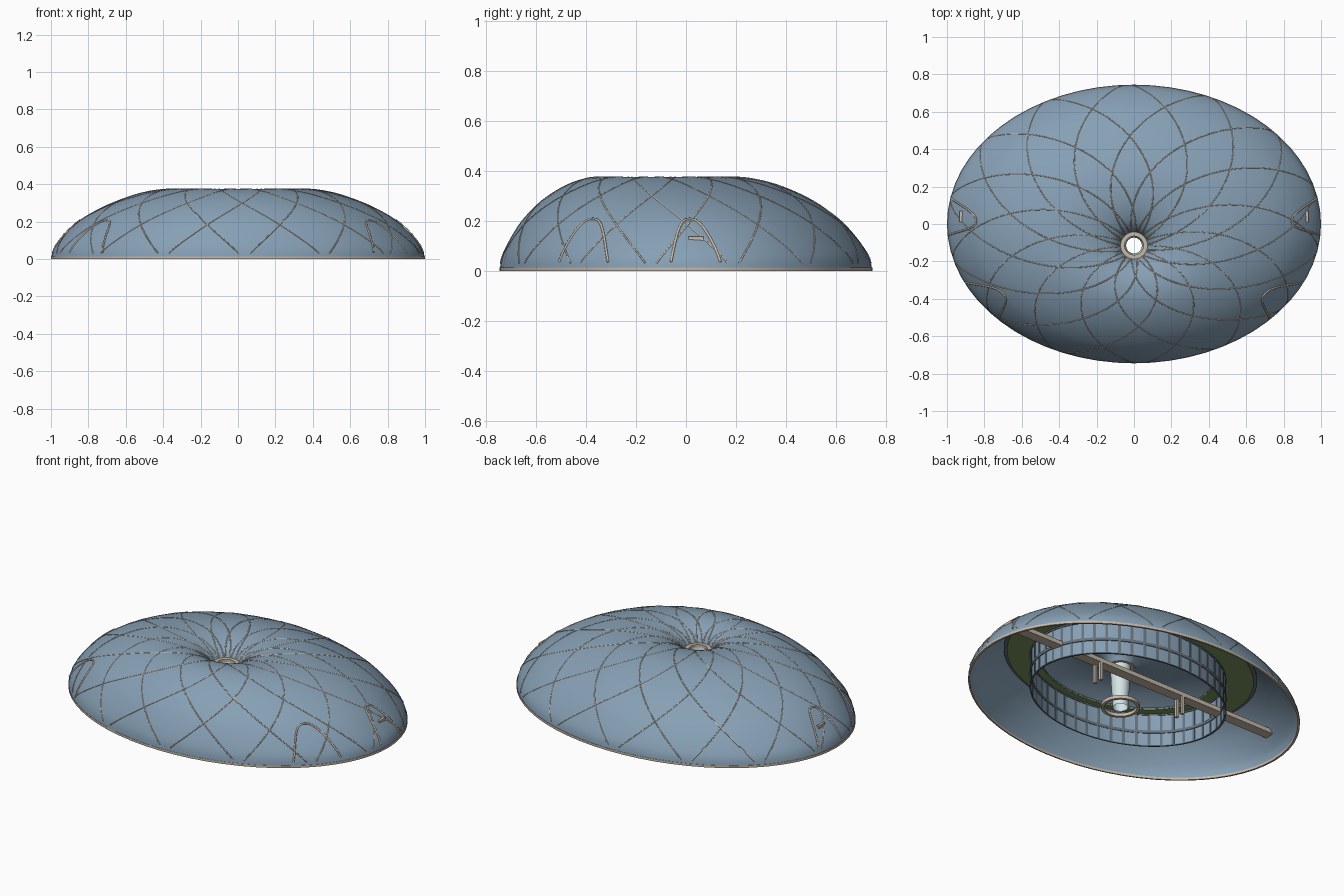
import bpy, bmesh, math
from mathutils import Vector

cube = bpy.data.objects.get("Cube")
if cube:
    bpy.data.objects.remove(cube, do_unlink=True)

HUB_Y, HUB_R = -0.115, 0.07
SEGS = 64


def material(name, rgb):
    m = bpy.data.materials.new(name)
    m.use_nodes = True
    m.diffuse_color = (*rgb, 1)
    m.node_tree.nodes["Principled BSDF"].inputs["Base Color"].default_value = (*rgb, 1)
    return m


BLUE = material("blue_shell", (0.24, 0.35, 0.46))
TAN = material("tan_trim", (0.56, 0.48, 0.40))
GREEN = material("grass_green", (0.19, 0.29, 0.11))
SLATE = material("dark_slate", (0.13, 0.165, 0.20))
PALE = material("pale_glass", (0.72, 0.85, 0.87))


def oval(a, r, z):
    """Point on the oval that blends from the outer rim (r=1) to the round hub."""
    k = (r - HUB_R) / (1 - HUB_R)
    ry = HUB_R + (0.745 - HUB_R) * k
    return Vector((r * math.cos(a), ry * math.sin(a) + HUB_Y * (1 - k), z))


def hub_circle(a, r, z):
    return Vector((r * math.cos(a), r * math.sin(a) + HUB_Y, z))


def finish(name, bm, mat, smooth=True):
    bmesh.ops.recalc_face_normals(bm, faces=bm.faces)
    me = bpy.data.meshes.new(name)
    bm.to_mesh(me)
    bm.free()
    ob = bpy.data.objects.new(name, me)
    bpy.context.collection.objects.link(ob)
    me.materials.append(mat)
    if smooth:
        bpy.ops.object.select_all(action='DESELECT')
        ob.select_set(True)
        bpy.context.view_layer.objects.active = ob
        bpy.ops.object.shade_smooth_by_angle(angle=math.radians(35))


def loft(name, profile, mat, place=oval, closed=True):
    """Sweep an (r, z) profile around the hub."""
    bm = bmesh.new()
    rows = [[bm.verts.new(place(math.tau * i / SEGS, r, z)) for i in range(SEGS)]
            for r, z in profile]
    pairs = list(zip(rows, rows[1:])) + ([(rows[-1], rows[0])] if closed else [])
    for p, q in pairs:
        for i in range(SEGS):
            j = (i + 1) % SEGS
            bm.faces.new((p[i], p[j], q[j], q[i]))
    finish(name, bm, mat)


def band(name, r0, r1, z0, z1, mat, place=oval):
    loft(name, [(r0, z0), (r1, z0), (r1, z1), (r0, z1)], mat, place)


def box(bm, lo, hi):
    vs = bmesh.ops.create_cube(bm, size=1)["verts"]
    lo, hi = Vector(lo), Vector(hi)
    for v in vs:
        v.co = (lo + hi) / 2 + v.co * (hi - lo)


def tubes(name, paths, radius, mat):
    cu = bpy.data.curves.new(name, 'CURVE')
    cu.dimensions = '3D'
    cu.bevel_depth = radius
    cu.bevel_resolution = 1
    cu.use_fill_caps = True
    for path in paths:
        sp = cu.splines.new('POLY')
        sp.points.add(len(path) - 1)
        for pt, co in zip(sp.points, path):
            pt.co = (*co, 1)
    ob = bpy.data.objects.new(name, cu)
    bpy.context.collection.objects.link(ob)
    cu.materials.append(mat)
    bpy.ops.object.select_all(action='DESELECT')
    ob.select_set(True)
    bpy.context.view_layer.objects.active = ob
    bpy.ops.object.convert(target='MESH')


# Shell profile from rim over the crest and down into the funnel
KEYS = [(1, 0), (.988, .05), (.955, .1), (.905, .155), (.845, .207), (.76, .26),
        (.664, .305), (.55, .345), (.45, .367), (.36, .375), (.27, .371),
        (.19, .355), (.13, .332), (.09, .302), (HUB_R, .272)]
keys = [Vector(k) for k in KEYS]
profile = []
for i in range(len(keys) - 1):
    a, b = keys[max(i - 1, 0)], keys[i]
    c, d = keys[i + 1], keys[min(i + 2, len(keys) - 1)]
    for t in (0, 1 / 3, 2 / 3):
        profile.append(b + ((c - a) * t + (2 * a - 5 * b + 4 * c - d) * t * t
                            + (3 * b - a - 3 * c + d) * t ** 3) / 2)
profile.append(keys[-1])
lengths = [0]
for p, q in zip(profile, profile[1:]):
    lengths.append(lengths[-1] + (q - p).length)


def inset(depth):
    """The shell profile moved inward by a depth."""
    moved = []
    for n, p in enumerate(profile):
        run = profile[min(n + 1, len(profile) - 1)] - profile[max(n - 1, 0)]
        shift = Vector((-run.y, run.x)).normalized() * depth
        moved.append((p.x + shift.x, max(p.y + shift.y, 0)))
    return moved


def radius_at(z):
    """Radius of the outer slope at a height."""
    for p, q in zip(profile, profile[1:]):
        if p.y <= z <= q.y:
            return p.x + (q.x - p.x) * (z - p.y) / (q.y - p.y)


# Dome shell, its inner lining and the foot rim
loft("dome_shell", profile, BLUE, closed=False)
loft("dome_lining", inset(.009), BLUE, closed=False)
band("base_rim", .988, 1.0, 0, .014, TAN)

# Crossing spiral ribs, half sunk in the shell
RIBS, TWIST = 14, math.radians(62)
ribs = []
for n in range(RIBS):
    for side in (-1, 1):
        start = math.tau * (n + .5) / RIBS + math.radians(2)
        ribs.append([oval(start + side * TWIST * s / lengths[-1], r, z)
                     for (r, z), s in zip(inset(.0018), lengths) if s > .03])
tubes("spiral_ribs", ribs, .0036, TAN)

# Doorway arches on both sides
arches = []
for centre, half in ((3.1, 7.7), (-34, 9.2)):
    right = []
    for i in range(25):
        u = i / 12 - 1
        z = .035 + .172 * (1 - abs(u) ** 2.6)
        right.append(oval(math.radians(centre + half * u), radius_at(z), z))
    arches += [right, [Vector((-p.x, p.y, p.z)) for p in right]]
tubes("door_arches", arches, .0052, TAN)

# Garden deck
band("deck_edge", .52, .762, .242, .25, SLATE)
band("garden_ring", .52, .742, .236, .2415, GREEN)

# Inner glazed wall with bars and mullions
WALL = .585
loft("wall_glass", [(WALL, .036), (WALL, .242)], BLUE, closed=False)
for n, (z0, z1) in enumerate(((.034, .04), (.115, .132), (.228, .242))):
    band("wall_bar_%d" % n, WALL - .005, WALL + .005, z0, z1, SLATE)
bm = bmesh.new()
PANES = 48
for n in range(PANES):
    mid = math.tau * n / PANES
    ring = [[bm.verts.new(oval(mid + da, WALL + dr, z))
             for da, dr in ((-.015, -.003), (.015, -.003), (.015, .003), (-.015, .003))]
            for z in (.036, .242)]
    for i in range(4):
        j = (i + 1) % 4
        bm.faces.new((ring[0][i], ring[0][j], ring[1][j], ring[1][i]))
    bm.faces.new(ring[0])
    bm.faces.new(ring[1])
finish("wall_mullions", bm, SLATE, smooth=False)

# Central light well
loft("light_well", [(.056, .275), (.05, .15), (.042, .015)], PALE, hub_circle, closed=False)
band("funnel_collar", .05, .072, .268, .284, TAN, hub_circle)
band("well_foot_ring", .09, .106, .012, .032, TAN, hub_circle)

# Bridge beam with paired posts
bm = bmesh.new()
box(bm, (-.932, .01, .112), (.932, .07, .138))
for x in (-.29, .29):
    for y in (.016, .064):
        box(bm, (x - .008, y - .008, .002), (x + .008, y + .008, .115))
finish("bridge_beam", bm, TAN, smooth=False)
